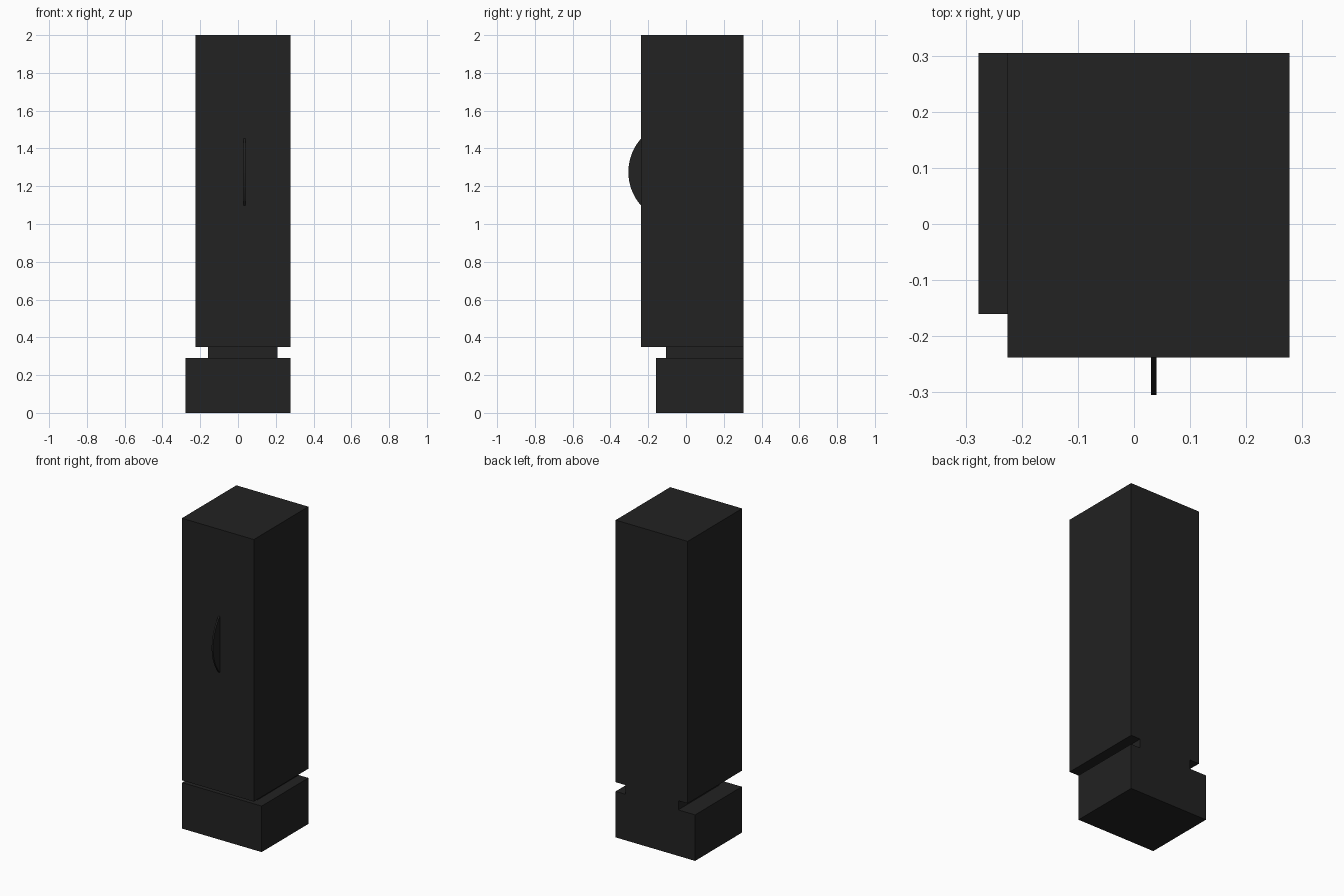
import bpy
import math

cube = bpy.data.objects.get("Cube")
if cube:
    bpy.data.objects.remove(cube, do_unlink=True)

# One dark charcoal finish for every part
charcoal = bpy.data.materials.new("charcoal")
charcoal.use_nodes = True
colour = (0.016, 0.016, 0.016, 1)
charcoal.diffuse_color = colour
charcoal.node_tree.nodes["Principled BSDF"].inputs["Base Color"].default_value = colour

BACK = 0.305  # the blocks share one flush back plane


def block(name, x0, x1, front, z0, z1):
    """Box between two x limits, from its front to the shared back plane."""
    bpy.ops.mesh.primitive_cube_add(
        size=1, location=((x0 + x1) / 2, (front + BACK) / 2, (z0 + z1) / 2))
    ob = bpy.context.object
    ob.name = name
    ob.scale = (x1 - x0, BACK - front, z1 - z0)
    bpy.ops.object.transform_apply(location=False, rotation=False, scale=True)
    ob.data.materials.append(charcoal)
    return ob


# Stacked blocks: wide foot, recessed neck, tall body
block("base", -0.277, 0.277, -0.16, 0, 0.29)
block("neck", -0.16, 0.21, -0.105, 0.29, 0.348)
block("body", -0.225, 0.277, -0.238, 0.348, 2)

# Thin upright disc, mostly sunk into the body, its edge forming the handle
radius = 0.268
bpy.ops.mesh.primitive_cylinder_add(
    vertices=96, radius=radius, depth=0.01,
    location=(0.035, radius - 0.305, 1.275), rotation=(0, math.pi / 2, 0))
handle = bpy.context.object
handle.name = "handle_disc"
handle.data.materials.append(charcoal)
bpy.ops.object.shade_smooth_by_angle(angle=math.radians(30))
